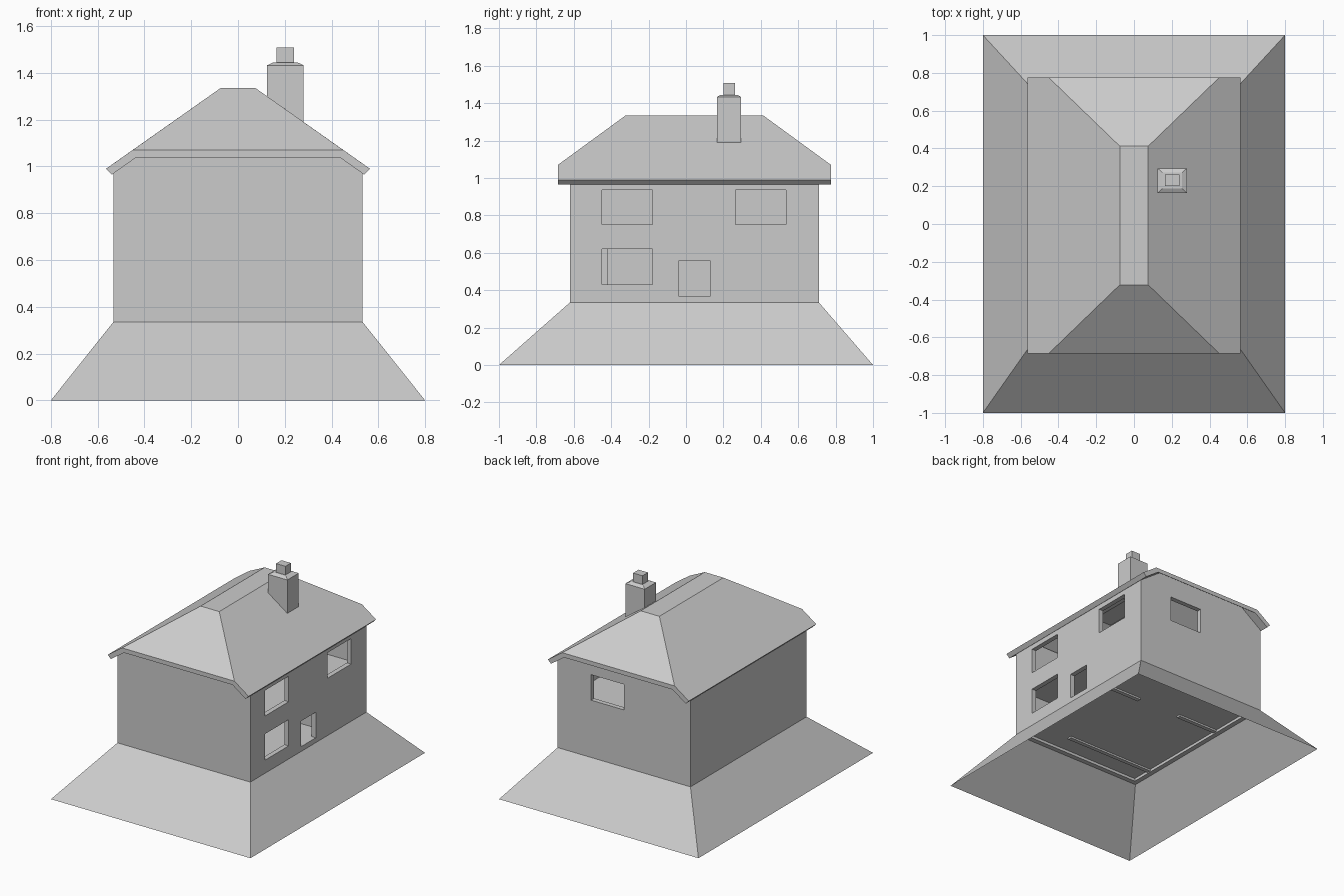
import bpy, bmesh

if "Cube" in bpy.data.objects:
    bpy.data.objects.remove(bpy.data.objects["Cube"])

grey = bpy.data.materials.new("plain grey")
grey.diffuse_color = (0.6, 0.6, 0.6, 1)
grey.use_nodes = True
grey.node_tree.nodes["Principled BSDF"].inputs["Base Color"].default_value = grey.diffuse_color


def make(name, verts, faces):
    me = bpy.data.meshes.new(name)
    me.from_pydata(verts, [], faces)
    bm = bmesh.new()
    bm.from_mesh(me)
    bmesh.ops.recalc_face_normals(bm, faces=bm.faces[:])
    bm.to_mesh(me)
    bm.free()
    me.materials.append(grey)
    ob = bpy.data.objects.new(name, me)
    bpy.context.scene.collection.objects.link(ob)
    return ob


def ring(x0, x1, y0, y1, z):
    return [(x0, y0, z), (x1, y0, z), (x1, y1, z), (x0, y1, z)]


SIDES = [(i, (i + 1) % 4, (i + 1) % 4 + 4, i + 4) for i in range(4)]


def frustum(name, low, high):
    return make(name, ring(*low) + ring(*high), SIDES + [(3, 2, 1, 0), (4, 5, 6, 7)])


def box(name, x0, x1, y0, y1, z0, z1):
    return frustum(name, (x0, x1, y0, y1, z0), (x0, x1, y0, y1, z1))


def cut(ob, *bounds):
    cutter = box("cutter", *bounds)
    cutter.hide_render = True
    mod = ob.modifiers.new("cut", 'BOOLEAN')
    mod.operation = 'DIFFERENCE'
    mod.solver = 'EXACT'
    mod.object = cutter
    dg = bpy.context.evaluated_depsgraph_get()
    me = bpy.data.meshes.new_from_object(ob.evaluated_get(dg))
    ob.modifiers.clear()
    ob.data = me
    bpy.data.objects.remove(cutter)


# Sloping skirt under the house, open top and bottom
make("base_skirt", ring(-0.8, 0.8, -1, 1, 0) + ring(-0.533, 0.533, -0.62, 0.71, 0.335), SIDES)

# House walls: gable profile extruded front to back, then hollowed
prof = [(-0.533, 0.335), (0.533, 0.335), (0.533, 0.975), (0.37, 1.09), (-0.37, 1.09), (-0.533, 0.975)]
n = len(prof)
walls = make("house_walls",
             [(x, -0.62, z) for x, z in prof] + [(x, 0.71, z) for x, z in prof],
             [(i, (i + 1) % n, (i + 1) % n + n, i + n) for i in range(n)]
             + [tuple(range(n)), tuple(range(n, 2 * n))])
cut(walls, -0.498, 0.498, -0.585, 0.675, 0.2, 1.3)

# Right side windows and door, then the back window
for y0, y1, z0, z1 in ((-0.45, -0.18, 0.75, 0.935), (0.265, 0.535, 0.75, 0.935),
                       (-0.45, -0.18, 0.43, 0.62), (-0.04, 0.13, 0.37, 0.555)):
    cut(walls, 0.45, 0.6, y0, y1, z0, z1)
cut(walls, 0.0, 0.265, 0.62, 0.8, 0.75, 0.935)

# Floors and ground floor partitions
box("ground_floor", -0.5, 0.5, -0.587, 0.677, 0.355, 0.37)
box("upper_floor", -0.5, 0.5, -0.587, 0.677, 0.67, 0.69)
for name, x0, x1, y0 in (("front_partition", -0.499, 0.21, -0.45),
                         ("back_partition_left", -0.499, -0.17, 0.255),
                         ("back_partition_right", 0.18, 0.499, 0.255)):
    box(name, x0, x1, y0, y0 + 0.03, 0.342, 0.672)


# Half-hipped roof slab: the same layout of points for upper and lower skin
def skin(eave, hip, ridge, run):
    pts = []
    for end, step in ((-0.685, run), (0.775, -run)):
        for s in (-1, 1):
            pts += [(s * eave[0], end, eave[1]), (s * hip[0], end, hip[1]),
                    (s * ridge[0], end + step, ridge[1])]
    return pts


# Order: 0-2 front left, 3-5 front right, 6-8 back left, 9-11 back right
layout = [(1, 4, 5, 2), (7, 8, 11, 10), (0, 1, 2, 8, 7, 6), (3, 9, 10, 11, 5, 4), (2, 5, 11, 8)]
rim = [0, 1, 4, 3, 9, 10, 7, 6]
upper = skin((0.565, 0.99), (0.451, 1.07), (0.075, 1.335), 0.363)
lower = skin((0.54, 0.965), (0.435, 1.039), (0.07, 1.296), 0.352)
make("roof", upper + lower,
     layout + [tuple(i + 12 for i in f) for f in layout]
     + [(a, b, b + 12, a + 12) for a, b in zip(rim, rim[1:] + rim[:1])])

# Chimney stack, sloped cap and pot
box("chimney_stack", 0.125, 0.28, 0.165, 0.295, 1.17, 1.433)
frustum("chimney_cap", (0.125, 0.28, 0.165, 0.295, 1.433), (0.15, 0.255, 0.187, 0.273, 1.445))
box("chimney_pot", 0.165, 0.24, 0.2, 0.263, 1.44, 1.508)
